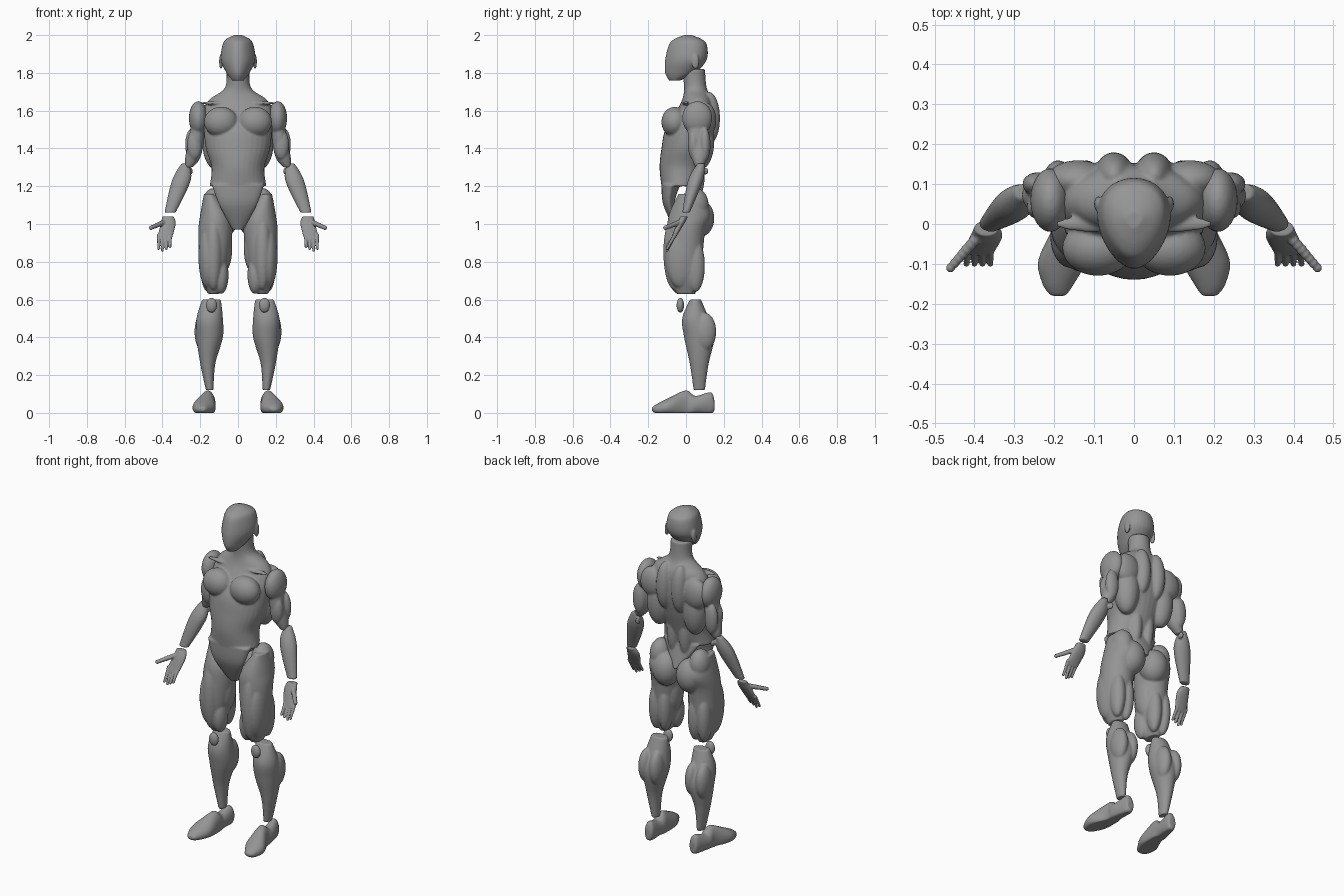
import bpy, bmesh, math
from mathutils import Vector, Matrix

cube = bpy.data.objects.get("Cube")
if cube:
    bpy.data.objects.remove(cube, do_unlink=True)

grey = bpy.data.materials.new("mannequin grey")
grey.use_nodes = True
colour = (.3, .3, .3, 1)
grey.diffuse_color = colour
grey.node_tree.nodes["Principled BSDF"].inputs["Base Color"].default_value = colour

SIDES, STEPS = 32, 6


def ring(z, y, wide, deep=None, x=0):
    """Cross-section centre with its two radii; deep equals wide if omitted."""
    return Vector((x, y, z, wide, wide if deep is None else deep))


def spline(keys):
    """Smoothly interpolate between cross-sections."""
    last = len(keys) - 1
    for i in range(last):
        a, b, c, d = keys[max(i - 1, 0)], keys[i], keys[i + 1], keys[min(i + 2, last)]
        for s in range(STEPS):
            t = s / STEPS
            yield (b * 2 + (c - a) * t + (a * 2 - b * 5 + c * 4 - d) * t * t
                   + (b * 3 - a - c * 3 + d) * t ** 3) / 2
    yield keys[last]


def loft(bm, *rings, taper=0, lengthwise=False):
    """Skin cross-sections into a closed body; lengthwise ones face along y."""
    loops = []
    for x, y, z, wide, deep in spline(rings):
        loop = []
        for k in range(SIDES):
            angle = math.tau * k / SIDES
            side, front = wide * math.cos(angle), math.sin(angle)
            if lengthwise:
                point = (x + side, y, max(z + deep * front, 0))
            else:
                point = (x + side * (1 + taper * front), y + deep * front, z)
            loop.append(bm.verts.new(point))
        loops.append(loop)
    faces = [bm.faces.new(loops[0]), bm.faces.new(loops[-1])]
    for low, high in zip(loops, loops[1:]):
        for k in range(SIDES):
            n = (k + 1) % SIDES
            faces.append(bm.faces.new((low[k], low[n], high[n], high[k])))
    bmesh.ops.recalc_face_normals(bm, faces=faces)


def muscle(bm, at, size, both=False):
    """Ellipsoid bulge, optionally on both sides of the body."""
    for side in ((1, -1) if both else (1,)):
        place = Matrix.LocRotScale(Vector((at[0] * side, at[1], at[2])), None, Vector(size))
        bmesh.ops.create_uvsphere(bm, u_segments=28, v_segments=18, radius=1, matrix=place)


def finger(bm, start, end, radius):
    """Row of overlapping beads, thinner towards the tip."""
    start, end = Vector(start), Vector(end)
    beads = 8
    for k in range(beads):
        spot = Matrix.Translation(start.lerp(end, k / (beads - 1)))
        bmesh.ops.create_uvsphere(bm, u_segments=14, v_segments=10,
                                  radius=radius * (1 - k / beads / 4), matrix=spot)


def make_object(name, bm, voxel):
    mesh = bpy.data.meshes.new(name)
    bm.to_mesh(mesh)
    mesh.materials.append(grey)
    obj = bpy.data.objects.new(name, mesh)
    bpy.context.collection.objects.link(obj)
    # Fuse the overlapping volumes into one sculpted skin
    fuse = obj.modifiers.new("Fuse", "REMESH")
    fuse.mode = "VOXEL"
    fuse.voxel_size = voxel
    fuse.use_smooth_shade = True
    soften = obj.modifiers.new("Soften", "SMOOTH")
    soften.factor = .5
    soften.iterations = 3


def make_pair(name, bm, voxel=.006):
    make_object("left_" + name, bm, voxel)
    bmesh.ops.scale(bm, vec=(-1, 1, 1), verts=bm.verts)
    bmesh.ops.reverse_faces(bm, faces=bm.faces)
    make_object("right_" + name, bm, voxel)
    bm.free()


# Head: egg-shaped skull with a blank face, and ears
bm = bmesh.new()
loft(bm,
     ring(z=1.76, y=-.06, wide=.03),
     ring(z=1.8, y=-.03, wide=.06, deep=.08),
     ring(z=1.87, y=0, wide=.09, deep=.11),
     ring(z=1.95, y=.01, wide=.08, deep=.1),
     ring(z=1.98, y=.01, wide=.06, deep=.07),
     ring(z=2, y=.01, wide=.02), taper=.2)
muscle(bm, at=(.09, .05, 1.86), size=(.01, .02, .04), both=True)
make_object("head", bm, voxel=.005)
bm.free()

# Torso: neck, rib cage and waist
bm = bmesh.new()
loft(bm,
     ring(z=1.82, y=.04, wide=.06),
     ring(z=1.72, y=.05, wide=.07, deep=.06),
     ring(z=1.66, y=.06, wide=.15, deep=.08),
     ring(z=1.6, y=.05, wide=.18, deep=.1),
     ring(z=1.5, y=.02, wide=.18, deep=.13),
     ring(z=1.4, y=0, wide=.17, deep=.13),
     ring(z=1.3, y=-.02, wide=.14, deep=.12),
     ring(z=1.2, y=-.03, wide=.15, deep=.1))
# Lower belly shield and the wedge over the sacrum
loft(bm,
     ring(z=1.21, y=-.08, wide=.14, deep=.05),
     ring(z=1.1, y=-.09, wide=.1, deep=.03),
     ring(z=.97, y=-.04, wide=.03, deep=.02))
loft(bm,
     ring(z=1.21, y=.04, wide=.12, deep=.03),
     ring(z=1.06, y=.09, wide=.02))
# Chest, upper back, shoulder blades, flanks, lower back, collar bones
muscle(bm, at=(.09, -.06, 1.54), size=(.09, .07, .08), both=True)
muscle(bm, at=(.05, .12, 1.56), size=(.05, .06, .14), both=True)
muscle(bm, at=(.14, .11, 1.55), size=(.08, .05, .09), both=True)
muscle(bm, at=(.12, .08, 1.44), size=(.07, .07, .15), both=True)
muscle(bm, at=(.04, .05, 1.27), size=(.04, .05, .15), both=True)
muscle(bm, at=(.1, 0, 1.64), size=(.1, .02, .01), both=True)
make_object("torso", bm, voxel=.006)
bm.free()

# Upper arms: shaft, shoulder cap, biceps and triceps
bm = bmesh.new()
loft(bm,
     ring(x=.21, y=.06, z=1.6, wide=.03, deep=.05),
     ring(x=.22, y=.06, z=1.45, wide=.04, deep=.05),
     ring(x=.24, y=.07, z=1.35, wide=.04),
     ring(x=.26, y=.07, z=1.3, wide=.02))
muscle(bm, at=(.21, .06, 1.56), size=(.05, .08, .09))
muscle(bm, at=(.23, .04, 1.42), size=(.04, .03, .08))
muscle(bm, at=(.24, .1, 1.42), size=(.04, .03, .09))
make_pair("upper_arm", bm)

# Forearms with elbow tip
bm = bmesh.new()
loft(bm,
     ring(x=.28, y=.08, z=1.32, wide=.02),
     ring(x=.3, y=.05, z=1.23, wide=.05, deep=.04),
     ring(x=.36, y=0, z=1.06, wide=.03, deep=.02))
muscle(bm, at=(.25, .1, 1.28), size=(.01, .02, .02))
make_pair("forearm", bm)

# Hands: palm, four fingers and thumb
bm = bmesh.new()
loft(bm,
     ring(x=.37, y=-.01, z=1.04, wide=.03, deep=.02),
     ring(x=.37, y=-.03, z=1, wide=.04, deep=.02),
     ring(x=.39, y=-.07, z=.92, wide=.04, deep=.01))
for k in range(4):
    x = .36 + k / 50
    tip = .86 + abs(k - 2) / 100
    finger(bm, start=(x, -.06, .94), end=(x, -.1, tip), radius=.01)
finger(bm, start=(.39, -.03, 1.01), end=(.46, -.11, .98), radius=.015)
make_pair("hand", bm, voxel=.0035)

# Thighs
bm = bmesh.new()
loft(bm,
     ring(x=.15, y=.02, z=1.16, wide=.03, deep=.06),
     ring(x=.12, y=.02, z=1.05, wide=.08, deep=.11),
     ring(x=.12, y=0, z=.95, wide=.09, deep=.1),
     ring(x=.13, y=-.01, z=.75, wide=.07, deep=.09),
     ring(x=.13, y=0, z=.63, wide=.03, deep=.05))
# Buttock and hip
muscle(bm, at=(.08, .07, 1.03), size=(.08, .08, .1))
muscle(bm, at=(.13, .05, 1.1), size=(.06, .07, .09))
# Outer, front, inner knee and inner thigh muscles
muscle(bm, at=(.16, -.03, .83), size=(.05, .08, .17))
muscle(bm, at=(.13, -.06, .85), size=(.05, .06, .2))
muscle(bm, at=(.09, -.04, .73), size=(.04, .05, .1))
muscle(bm, at=(.07, 0, .88), size=(.04, .06, .13))
# Hamstrings
for x in (.1, .16):
    muscle(bm, at=(x, .05, .78), size=(.04, .05, .14))
make_pair("thigh", bm)

# Kneecaps
bm = bmesh.new()
muscle(bm, at=(.14, -.03, .57), size=(.03, .02, .04))
make_pair("kneecap", bm)

# Lower legs with two calf heads
bm = bmesh.new()
loft(bm,
     ring(x=.14, y=.05, z=.6, wide=.05, deep=.03),
     ring(x=.15, y=.05, z=.5, wide=.07),
     ring(x=.15, y=.07, z=.4, wide=.07, deep=.08),
     ring(x=.16, y=.07, z=.26, wide=.04, deep=.05),
     ring(x=.15, y=.07, z=.12, wide=.02, deep=.03))
for x in (.12, .19):
    muscle(bm, at=(x, .1, .43), size=(.04, .06, .1))
make_pair("lower_leg", bm)

# Feet: flat soles, toes turned out, dip for the ankle
bm = bmesh.new()
loft(bm,
     ring(x=.19, y=-.18, z=.02, wide=.02, deep=.01),
     ring(x=.19, y=-.15, z=.02, wide=.04, deep=.03),
     ring(x=.18, y=-.09, z=.03, wide=.06, deep=.05),
     ring(x=.16, y=0, z=.04, wide=.04, deep=.08),
     ring(x=.16, y=.05, z=.04, wide=.04, deep=.05),
     ring(x=.15, y=.13, z=.05, wide=.03, deep=.06),
     ring(x=.15, y=.15, z=.04, wide=.02, deep=.03), lengthwise=True)
make_pair("foot", bm)
